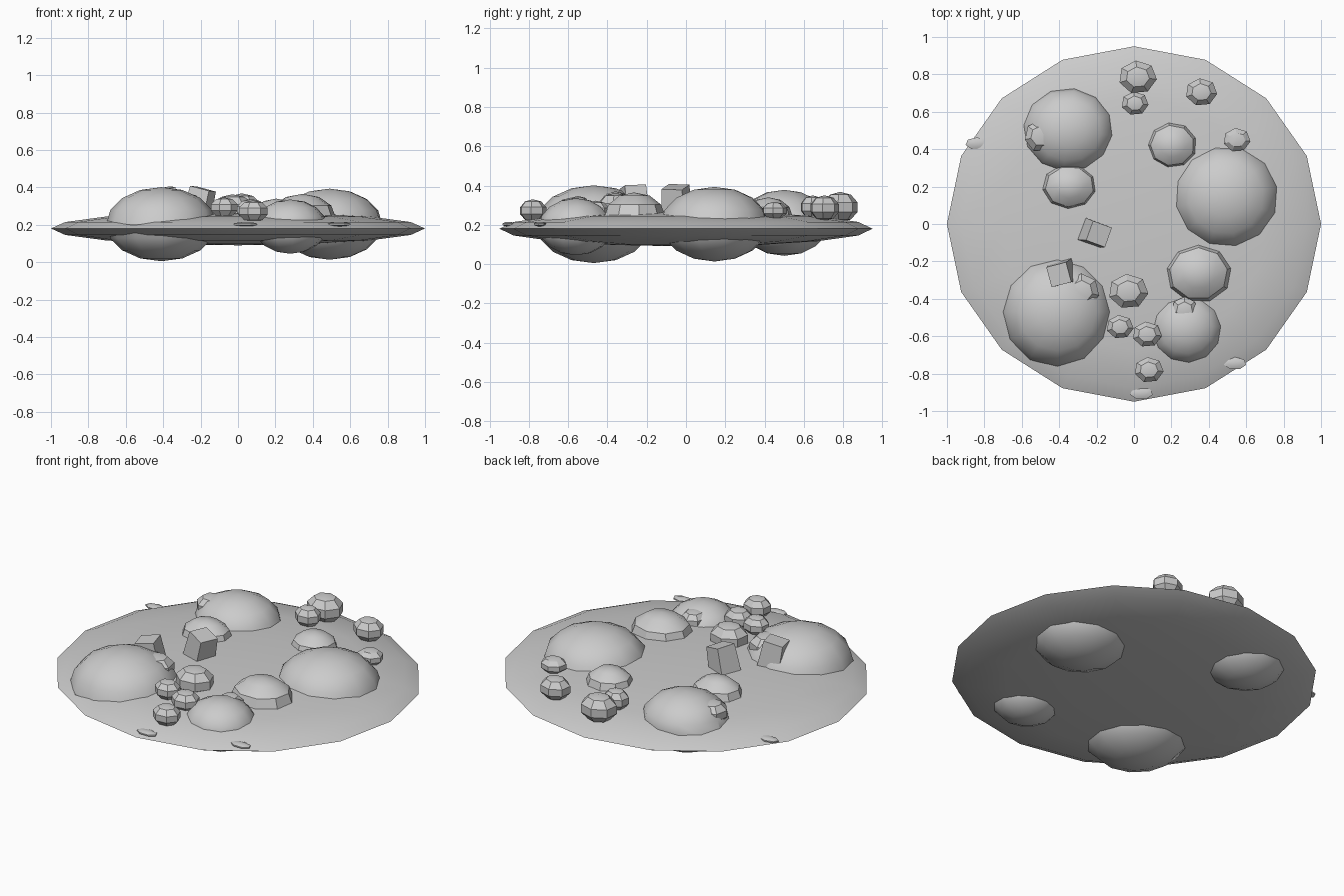
import bpy, math
from mathutils import Matrix, Euler

stone = bpy.data.materials.new("stone_grey")
stone.diffuse_color = (0.6, 0.6, 0.6, 1)


def finish(ob, name, angle=30):
    ob.name = name
    ob.data.materials.append(stone)
    bpy.ops.object.shade_smooth_by_angle(angle=math.radians(angle))
    return ob


def ball(name, loc, size, seg, rings, turn=0.0, tilt=0.0):
    # squashed low-poly sphere, baked into mesh coordinates
    bpy.ops.mesh.primitive_uv_sphere_add(segments=seg, ring_count=rings, radius=1)
    ob = bpy.context.object
    ob.data.transform(Matrix.Rotation(turn, 4, 'Z'))
    ob.data.transform(Matrix.Diagonal((*size, 1)))
    ob.data.transform(Matrix.Rotation(tilt, 4, 'X'))
    ob.location = loc
    return finish(ob, name)


# flat base disc
ball("base_disc", (0, 0, 0.18), (1.0, 0.95, 0.09), 16, 8)

# large boulders that pass through the base
for i, (x, y, z, rx, ry, rz) in enumerate([
        (-0.41, -0.47, 0.203, 0.295, 0.295, 0.198),
        (0.49, 0.145, 0.203, 0.287, 0.28, 0.19),
        (-0.35, 0.50, 0.21, 0.247, 0.23, 0.168),
        (0.28, -0.56, 0.19, 0.197, 0.19, 0.145)]):
    ball(f"boulder_{i + 1}", (x, y, z), (rx, ry, rz), 12, 8, 0.2 * i)

# medium stones resting on the base
for i, (x, y, z, rx, ry, rz) in enumerate([
        (0.345, -0.265, 0.24, 0.18, 0.16, 0.125),
        (0.205, 0.42, 0.24, 0.135, 0.125, 0.10),
        (-0.345, 0.20, 0.24, 0.15, 0.125, 0.11)]):
    ball(f"medium_stone_{i + 1}", (x, y, z), (rx, ry, rz), 9, 6, 0.15 * i)

# seven-sided pebbles
for i, (x, y, z, r, h) in enumerate([
        (0.02, 0.785, 0.29, 0.108, 0.078),
        (0.005, 0.645, 0.29, 0.077, 0.06),
        (0.36, 0.705, 0.285, 0.09, 0.065),
        (0.55, 0.45, 0.272, 0.077, 0.045),
        (-0.03, -0.36, 0.285, 0.113, 0.078),
        (-0.075, -0.55, 0.292, 0.077, 0.055),
        (0.07, -0.59, 0.28, 0.083, 0.058),
        (0.08, -0.78, 0.272, 0.083, 0.058)]):
    ball(f"pebble_{i + 1}", (x, y, z), (r, r * 0.87, h), 7, 5, 0.1)

# stones mostly buried in the boulders
for i, (x, y, z, r) in enumerate([
        (-0.50, 0.47, 0.285, 0.09), (-0.28, -0.36, 0.30, 0.10),
        (0.27, -0.46, 0.27, 0.075)]):
    ball(f"buried_stone_{i + 1}", (x, y, z), (r, r, r * 0.7), 7, 5)

# thin chips at the rim
for i, (x, y, z) in enumerate([(0.04, -0.905, 0.203), (0.54, -0.745, 0.203),
                               (-0.84, 0.43, 0.198)]):
    ball(f"rim_chip_{i + 1}", (x, y, z), (0.065, 0.035, 0.012), 7, 5)

# tilted angular shards
for i, (x, y, z, rot) in enumerate([
        (-0.205, -0.05, 0.32, (0.15, 0.2, 0.45)),
        (-0.39, -0.265, 0.32, (-0.1, -0.15, 1.05))]):
    bpy.ops.mesh.primitive_cone_add(vertices=4, radius1=0.088, radius2=0.078, depth=0.15)
    ob = bpy.context.object
    ob.data.transform(Euler(rot).to_matrix().to_4x4())
    ob.location = (x, y, z)
    finish(ob, f"shard_{i + 1}", 20)
